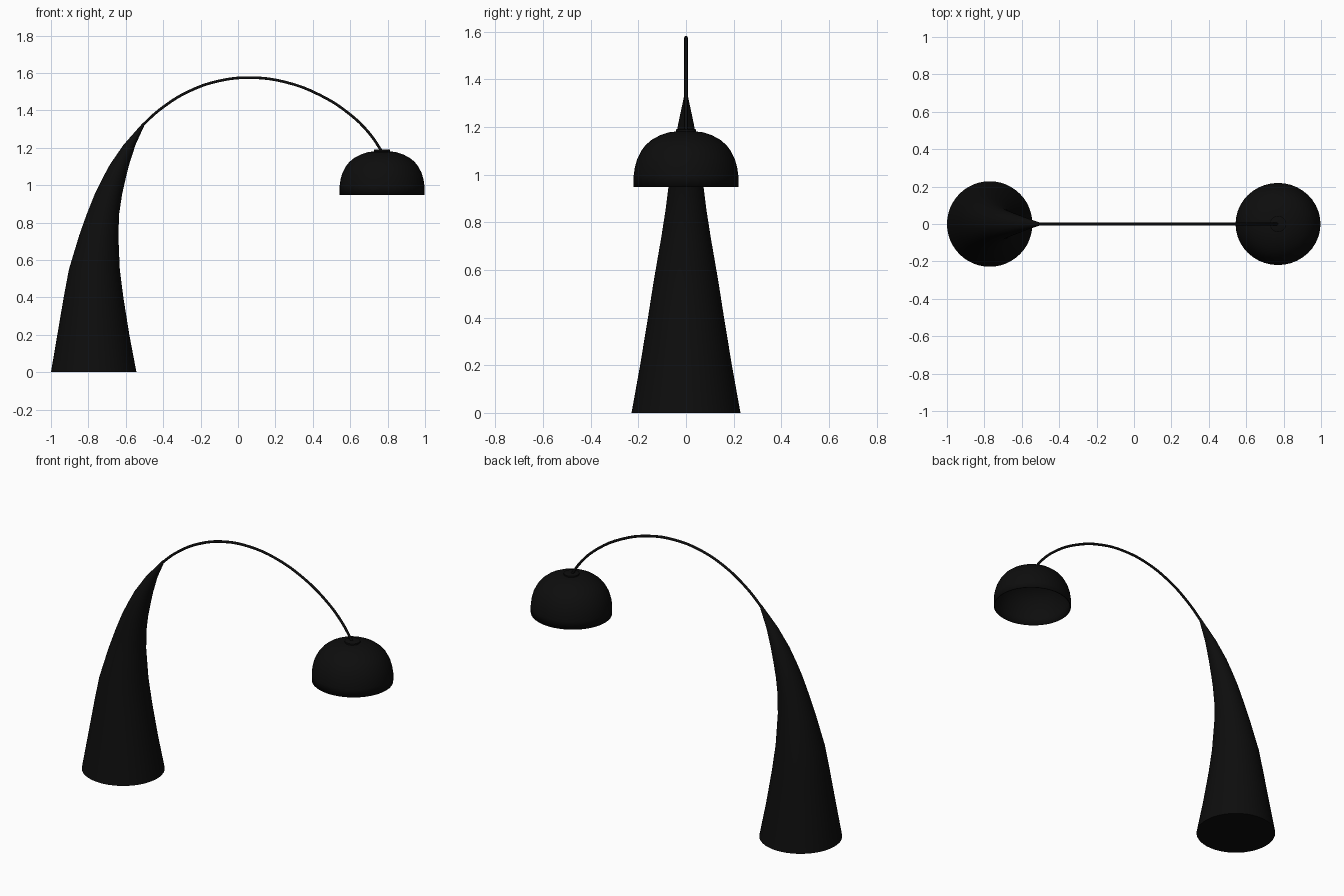
import bpy, bmesh, math

cube = bpy.data.objects.get("Cube")
if cube:
    bpy.data.objects.remove(cube, do_unlink=True)

black = bpy.data.materials.new("matte_black")
black.use_nodes = True
colour = (0.004, 0.004, 0.004, 1)
black.diffuse_color = colour
bsdf = black.node_tree.nodes["Principled BSDF"]
bsdf.inputs["Base Color"].default_value = colour
bsdf.inputs["Roughness"].default_value = 0.6


def stack_rings(name, rings, segments, y_scale=1.0, cap_start=False, cap_end=False):
    """Loft horizontal rings given as (centre x, z, radius)."""
    bm = bmesh.new()
    loops = []
    for cx, z, r in rings:
        angles = [2 * math.pi * i / segments for i in range(segments)]
        loops.append([bm.verts.new((cx + r * math.cos(a), r * y_scale * math.sin(a), z))
                      for a in angles])
    for low, high in zip(loops, loops[1:]):
        for i in range(segments):
            j = (i + 1) % segments
            bm.faces.new((low[i], low[j], high[j], high[i]))
    if cap_start:
        bm.faces.new(loops[0][::-1])
    if cap_end:
        bm.faces.new(loops[-1])
    bmesh.ops.recalc_face_normals(bm, faces=bm.faces)
    mesh = bpy.data.meshes.new(name)
    bm.to_mesh(mesh)
    bm.free()
    mesh.materials.append(black)
    obj = bpy.data.objects.new(name, mesh)
    bpy.context.collection.objects.link(obj)
    bpy.ops.object.select_all(action="DESELECT")
    obj.select_set(True)
    bpy.context.view_layer.objects.active = obj
    bpy.ops.object.shade_smooth_by_angle(angle=math.radians(40))
    return obj


# Curved tapering base: height, left edge, right edge
outline = [(0, -1, -0.543), (0.2, -0.966, -0.581), (0.4, -0.932, -0.613),
           (0.55, -0.904, -0.632), (0.735, -0.848, -0.64), (0.85, -0.807, -0.635),
           (0.95, -0.767, -0.62), (1.03, -0.728, -0.602), (1.11, -0.685, -0.582),
           (1.216, -0.612, -0.548), (1.334, -0.508, -0.494)]
stack_rings("base", [((a + b) / 2, z, (b - a) / 2) for z, a, b in outline], 48,
            cap_start=True, cap_end=True)

# Arched rod
path = [(-0.53, 1.295), (-0.5, 1.33), (-0.393, 1.423), (-0.26, 1.503), (-0.1, 1.558),
        (0.07, 1.575), (0.25, 1.552), (0.436, 1.483), (0.596, 1.381),
        (0.7, 1.28), (0.773, 1.175)]
curve = bpy.data.curves.new("arched_rod", "CURVE")
curve.dimensions = "3D"
curve.bevel_depth = 0.0075
curve.bevel_resolution = 3
curve.use_fill_caps = True
spline = curve.splines.new("BEZIER")
spline.bezier_points.add(len(path) - 1)
for point, (x, z) in zip(spline.bezier_points, path):
    point.co = (x, 0, z)
    point.handle_left_type = point.handle_right_type = "AUTO"
spline.resolution_u = 4
curve.materials.append(black)
bpy.context.collection.objects.link(bpy.data.objects.new("arched_rod", curve))

# Hollow domed shade
SHADE_X = 0.77
dome = [(0.947, 0.227), (0.995, 0.227), (1.03, 0.222), (1.065, 0.212), (1.1, 0.194),
        (1.125, 0.174), (1.147, 0.147), (1.165, 0.112), (1.177, 0.076), (1.181, 0.04),
        (1.182, 0.012)]
shade = stack_rings("shade", [(SHADE_X, z, r) for z, r in dome], 40, 0.967, cap_end=True)
shell = shade.modifiers.new("wall", "SOLIDIFY")
shell.thickness = 0.006
shell.offset = -1

# Collar where the rod meets the shade
stack_rings("shade_collar", [(SHADE_X, 1.17, 0.043), (SHADE_X, 1.189, 0.043),
                             (SHADE_X, 1.191, 0.038)], 32, cap_start=True, cap_end=True)
